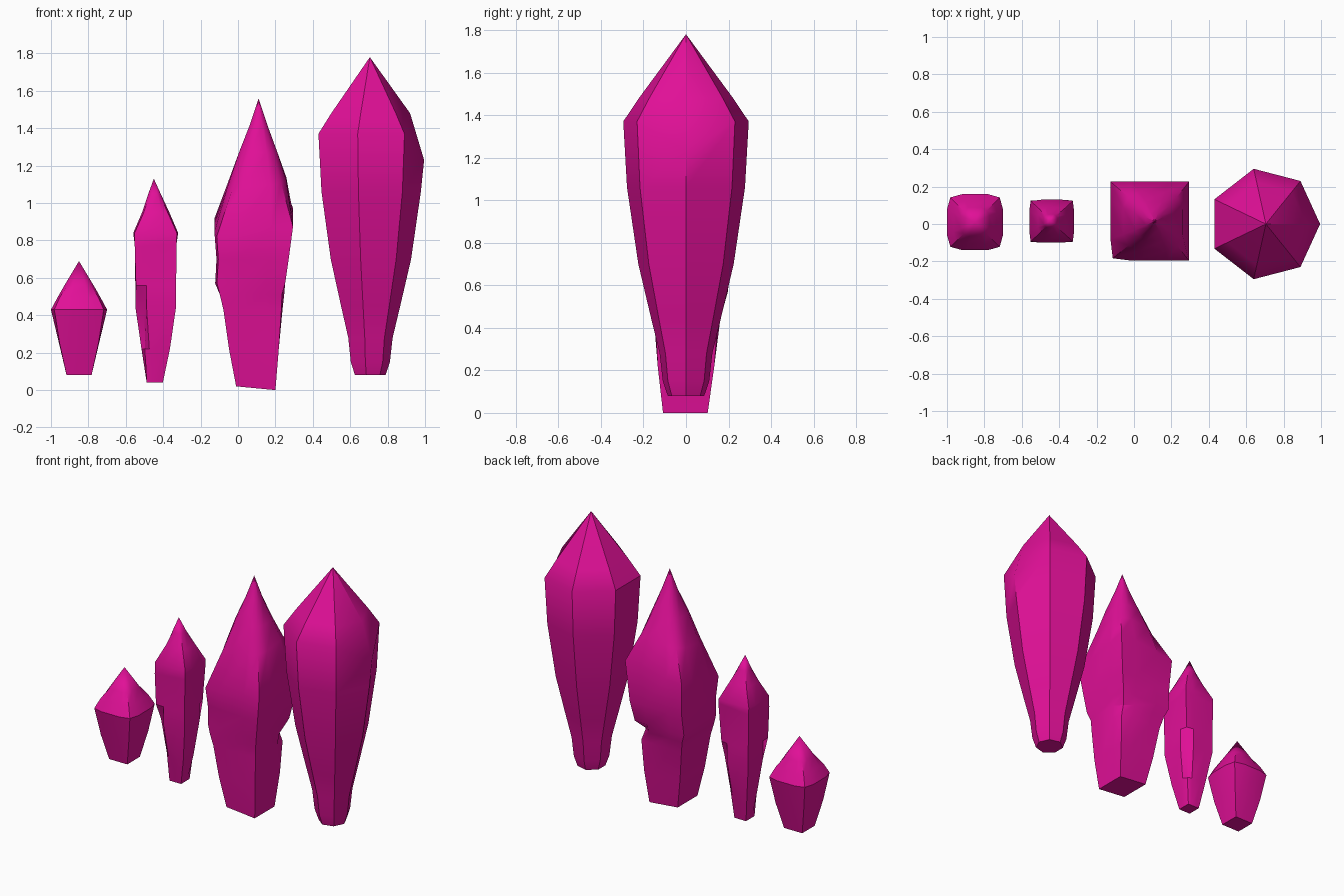
import bpy, math

if "Cube" in bpy.data.objects:
    bpy.data.objects.remove(bpy.data.objects["Cube"])

mat = bpy.data.materials.new("magenta_crystal")
mat.diffuse_color = (0.75, 0.005, 0.31, 1)
mat.use_nodes = True
mat.node_tree.nodes["Principled BSDF"].inputs["Base Color"].default_value = mat.diffuse_color


def loft(name, rings, apex, angle=35):
    """Skin a stack of equal-length point rings, close the base, end in a tip."""
    n = len(rings[0])
    verts = [p for r in rings for p in r] + [apex]
    faces = [tuple(reversed(range(n)))]
    for k in range(len(rings) - 1):
        for i in range(n):
            j = (i + 1) % n
            faces.append((k * n + i, k * n + j, (k + 1) * n + j, (k + 1) * n + i))
    top = (len(rings) - 1) * n
    faces += [(top + i, top + (i + 1) % n, len(verts) - 1) for i in range(n)]
    me = bpy.data.meshes.new(name)
    me.from_pydata(verts, [], faces)
    me.materials.append(mat)
    ob = bpy.data.objects.new(name, me)
    bpy.context.collection.objects.link(ob)
    bpy.ops.object.select_all(action='DESELECT')
    ob.select_set(True)
    bpy.context.view_layer.objects.active = ob
    bpy.ops.object.shade_smooth_by_angle(angle=math.radians(angle))
    return ob


def square_ring(x, y, z, hx, hy, c=(1, 1, 1, 1), tilt=(0, 0)):
    """Square section; c pulls in the corners ++, -+, --, +-; tilt slopes it."""
    t = 0.45
    unit = []
    for k, (sx, sy) in enumerate([(1, 1), (-1, 1), (-1, -1), (1, -1)]):
        a, b = (sx, sy * t), (sx * t, sy)
        if sx * sy < 0:
            a, b = b, a
        unit += [a, (sx * c[k], sy * c[k]), b]
    return [(x + u * hx, y + v * hy, z + u * tilt[0] + v * tilt[1]) for u, v in unit]


def even(c):
    return (c, c, c, c)


# small rounded crystal
X, Y = -0.85, 0.01
loft("small_crystal", [
    square_ring(X, Y, 0.08, 0.067, 0.067),
    square_ring(X, Y, 0.25, 0.107, 0.107, even(0.97)),
    square_ring(X, Y, 0.43, 0.15, 0.15, even(0.88)),
    square_ring(X, Y, 0.495, 0.115, 0.115, even(0.9)),
    square_ring(X, Y, 0.56, 0.078, 0.078, even(0.8)),
], (X, Y, 0.69))

# slim crystal with two chamfered corners on its stem
X, Y = -0.44, 0.015
loft("slim_crystal", [
    square_ring(X - 0.005, Y, 0.04, 0.043, 0.045),
    square_ring(X, Y, 0.22, 0.076, 0.076, (0.76, 1, 0.76, 1)),
    square_ring(X, Y, 0.44, 0.108, 0.108, (0.55, 1, 0.55, 1)),
    square_ring(X, Y, 0.56, 0.109, 0.109, (0.9, 1, 0.97, 1)),
    square_ring(X, Y, 0.79, 0.112, 0.11, tilt=(0.01, 0.015)),
    square_ring(X, Y, 0.84, 0.12, 0.115, even(0.94)),
    square_ring(X, Y, 0.95, 0.073, 0.073, even(0.87)),
    square_ring(X - 0.006, Y, 1.04, 0.037, 0.037, even(0.78)),
], (-0.45, Y, 1.13))

# broad crystal with a notch in its right rear corner
Y = 0.015
tl = (0.028, 0.05)
loft("broad_crystal", [
    square_ring(0.095, -0.003, 0.01, 0.105, 0.105, tilt=(-0.01, 0)),
    square_ring(0.085, 0.0, 0.22, 0.133, 0.133),
    square_ring(0.08, 0.005, 0.43, 0.158, 0.155, (0.93, 1, 1, 0.96)),
    square_ring(0.075, 0.01, 0.51, 0.172, 0.17, (0.74, 1, 1, 0.93)),
    square_ring(0.065, 0.015, 0.57, 0.187, 0.182, (0.97, 1, 0.95, 1)),
    square_ring(0.078, Y, 0.70, 0.193, 0.195, (1, 1, 0.95, 1)),
    square_ring(0.084, Y, 0.895, 0.21, 0.211, (1, 1, 0.94, 1), tl),
    square_ring(0.10, Y, 1.11, 0.158, 0.158, even(0.82), (0.02, 0.02)),
    square_ring(0.108, Y, 1.27, 0.103, 0.105, even(0.78)),
    square_ring(0.11, Y, 1.42, 0.046, 0.046, even(0.75)),
], (0.11, Y, 1.56))

# tall seven-sided crystal: half outline around its axis, mirrored in y
X = 0.705
half = [(0.185, 0.23), (-0.065, 0.295), (-0.275, 0.132)]
outline = [(0.29, 0)] + half + [(x, -y) for x, y in reversed(half)]
profile = [(0.08, 0.29), (0.15, 0.37), (0.28, 0.42), (0.45, 0.56), (0.70, 0.76),
           (1.06, 0.94), (1.37, 1.0), (1.48, 0.75)]
rings = []
for z, s in profile:
    ring = [(X + x * s, y * s, z) for x, y in outline]
    if z == 1.37:  # the right-hand corner sits lower
        ring[0] = (0.995, 0, 1.23)
    if z == 1.48:
        ring[0] = (0.92, 0, 1.48)
    rings.append(ring)
loft("tall_crystal", rings, (0.705, 0, 1.78))
